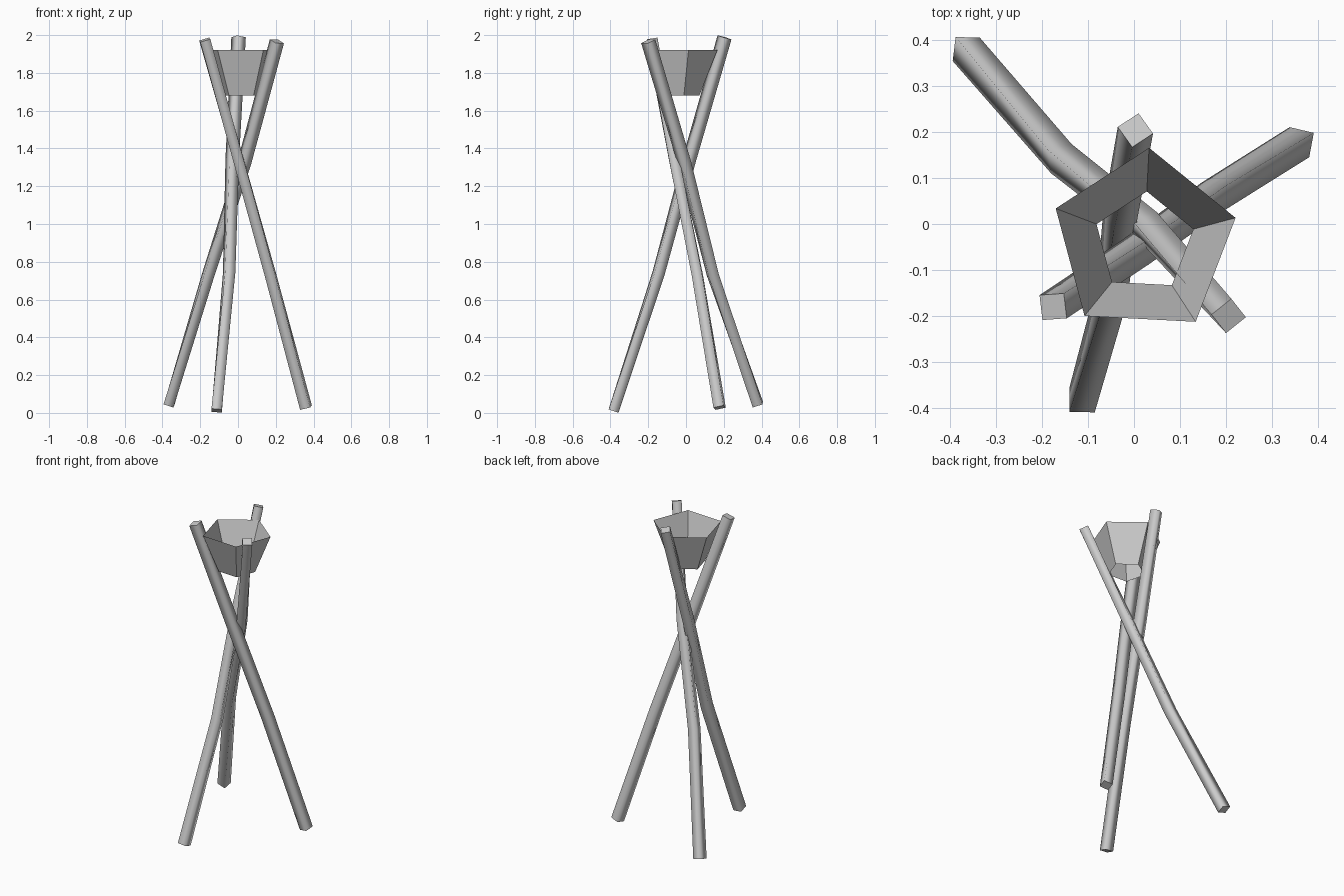
import bpy, bmesh
from math import radians, sin, cos, tau
from mathutils import Vector

if "Cube" in bpy.data.objects:
    bpy.data.objects.remove(bpy.data.objects["Cube"])


def skin(name, rings, caps, smooth):
    """Bridge successive rings of points into one tube."""
    bm = bmesh.new()
    loops = [[bm.verts.new(p) for p in ring] for ring in rings]
    n = len(loops[0])
    for a, b in zip(loops, loops[1:]):
        for i in range(n):
            j = (i + 1) % n
            bm.faces.new((a[i], a[j], b[j], b[i])).smooth = smooth
    if caps:
        for cap in (bm.faces.new(loops[0][::-1]), bm.faces.new(loops[-1])):
            for e in cap.edges:
                e.smooth = False
    me = bpy.data.meshes.new(name)
    bm.to_mesh(me)
    bm.free()
    ob = bpy.data.objects.new(name, me)
    bpy.context.collection.objects.link(ob)
    return ob


def ring(centre, axis, radius, sides, degrees):
    """Regular polygon of points, square to the axis."""
    u = (Vector((1, 0, 0)) - axis * axis.x).normalized()
    v = axis.cross(u)
    angles = [radians(degrees) + tau * i / sides for i in range(sides)]
    return [centre + radius * (cos(a) * u + sin(a) * v) for a in angles]


def pole(name, path, start, end):
    """Square pole along a gently bent path, twisting from start to end degrees."""
    pts = [Vector(p) for p in path]
    last = len(pts) - 1
    rings = []
    for i, p in enumerate(pts):
        axis = (pts[min(i + 1, last)] - pts[max(i - 1, 0)]).normalized()
        twist = start + (end - start) * p.z / 2
        rings.append(ring(p, axis, 0.039, 4, twist))
    skin(name, rings, True, True)


# Three crossing poles, foot to tip
pole("right_pole", [(0.36, 0.178, 0.028), (0.172, 0.06, 0.73),
                    (0.005, -0.06, 1.33), (-0.176, -0.18, 1.975)], 34, 52)
pole("left_pole", [(-0.365, 0.38, 0.045), (-0.158, 0.142, 0.73),
                   (0.035, -0.01, 1.33), (0.206, -0.2, 1.967)], 37, 82)
pole("front_pole", [(-0.113, -0.383, 0.012), (-0.047, -0.145, 0.74),
                    (-0.03, 0.02, 1.35), (0.003, 0.204, 1.988)], 45, 80)

# Open five-sided fire basket
up = Vector((0, 0, 1))
skin("basket", [ring(Vector((0.022, -0.04, 1.68)), up, 0.111, 5, 87),
                ring(Vector((0.022, -0.04, 1.92)), up, 0.206, 5, 87)], False, False)
